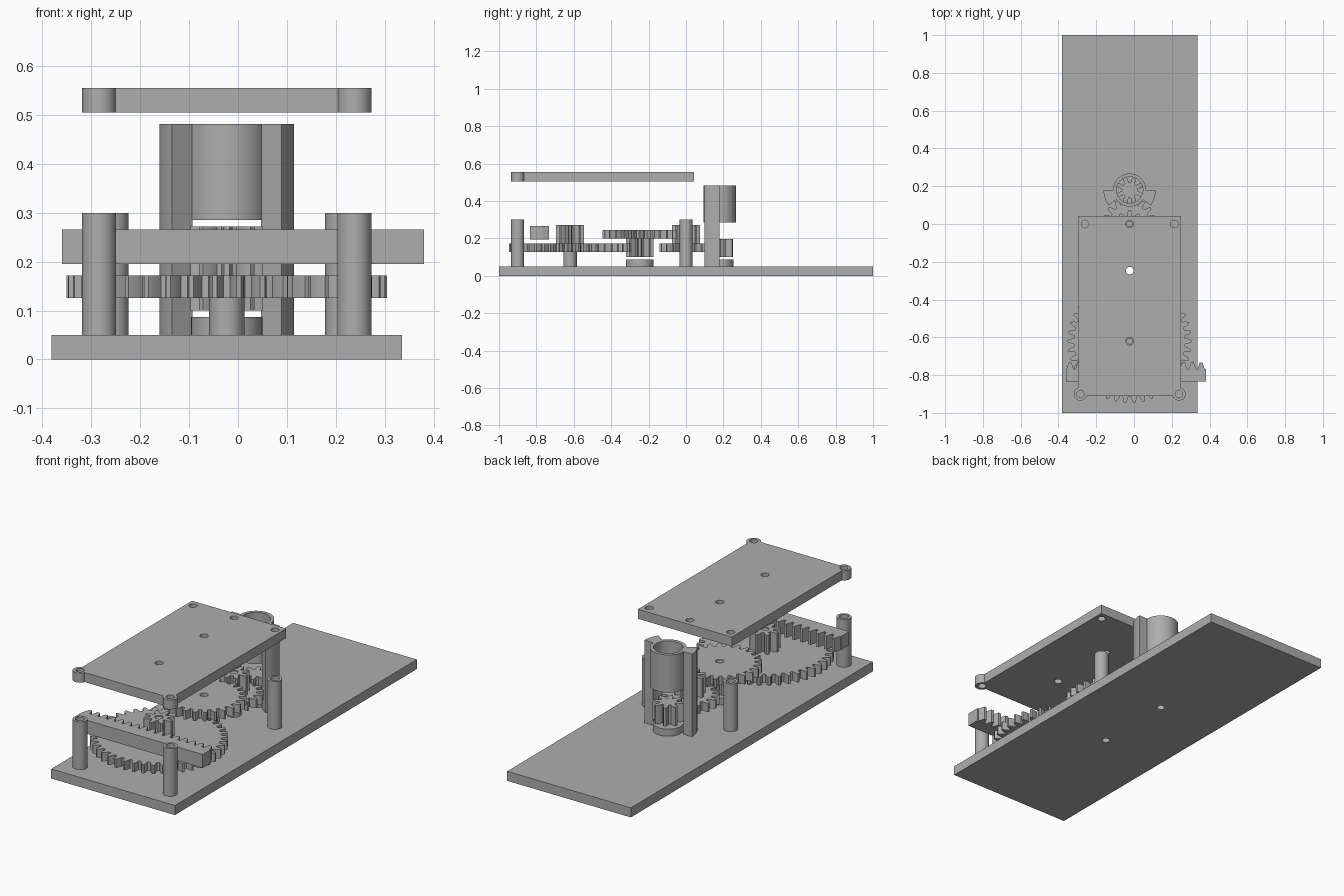
import bpy, bmesh
from math import sin, cos, pi, radians, atan2, sqrt

cube = bpy.data.objects.get("Cube")
if cube:
    bpy.data.objects.remove(cube, do_unlink=True)

GREY = (0.42, 0.42, 0.42, 1)
mat = bpy.data.materials.new("plain grey")
mat.use_nodes = True
mat.diffuse_color = GREY
bsdf = mat.node_tree.nodes["Principled BSDF"]
bsdf.inputs["Base Color"].default_value = GREY
bsdf.inputs["Roughness"].default_value = 0.6

CX = -0.023        # centre line of the mechanism
MODULE = 0.0149    # gear tooth size
BORE = 0.02
FLOOR = 0.05       # top of the base plate


def arc(x, y, r, a0, a1, n=24):
    """Points along an arc, angles in degrees."""
    return [(x + r * cos(radians(a0 + (a1 - a0) * i / n)),
             y + r * sin(radians(a0 + (a1 - a0) * i / n))) for i in range(n + 1)]


def circle(x, y, r, n=40):
    return arc(x, y, r, 0, 360, n)[:-1]


def prism(name, loops, z0, z1):
    """Extrude closed outlines from z0 to z1; inner outlines become holes."""
    curve = bpy.data.curves.new(name, 'CURVE')
    curve.dimensions = '2D'
    curve.fill_mode = 'BOTH'
    curve.extrude = (z1 - z0) / 2
    for pts in loops:
        spline = curve.splines.new('POLY')
        spline.points.add(len(pts) - 1)
        for p, (x, y) in zip(spline.points, pts):
            p.co = (x, y, 0, 1)
        spline.use_cyclic_u = True
    temp = bpy.data.objects.new(name + " outline", curve)
    bpy.context.collection.objects.link(temp)
    deps = bpy.context.evaluated_depsgraph_get()
    mesh = bpy.data.meshes.new_from_object(temp.evaluated_get(deps))
    bpy.data.objects.remove(temp, do_unlink=True)

    bm = bmesh.new()
    bm.from_mesh(mesh)
    bmesh.ops.remove_doubles(bm, verts=bm.verts, dist=0.00005)
    bmesh.ops.recalc_face_normals(bm, faces=bm.faces)
    bmesh.ops.translate(bm, verts=bm.verts, vec=(0, 0, (z0 + z1) / 2))
    bm.to_mesh(mesh)
    bm.free()
    mesh.materials.clear()
    mesh.materials.append(mat)
    mesh.shade_smooth()
    mesh.set_sharp_from_angle(angle=radians(30))
    obj = bpy.data.objects.new(name, mesh)
    bpy.context.collection.objects.link(obj)
    return obj


def tube(name, x, y, r, z0, z1, bore=0):
    loops = [circle(x, y, r)]
    if bore:
        loops.append(circle(x, y, bore))
    return prism(name, loops, z0, z1)


def gear(name, y, teeth, z0, z1, turn=0, bore=BORE):
    """Spur gear on the centre line; turn is a fraction of one tooth."""
    pitch = teeth * MODULE / 2
    root, tip = pitch - 1.25 * MODULE, pitch + MODULE
    tooth = [(root, -.34), (pitch, -.25), (tip, -.1),
             (tip, .1), (pitch, .25), (root, .34)]
    pts = []
    for i in range(teeth):
        for r, f in tooth:
            a = 2 * pi * (i + f + turn) / teeth
            pts.append((CX + r * cos(a), y + r * sin(a)))
    loops = [pts] + ([circle(CX, y, bore)] if bore else [])
    return prism(name, loops, z0, z1)


MOTOR_Y, IDLER_Y, MID_Y, DRIVE_Y = 0.18, 0.0, -0.247, -0.62

# Base plate with two through holes
prism("base_plate", [
    [(CX - .358, -1), (CX + .358, -1), (CX + .358, 1), (CX - .358, 1)],
    circle(CX, MOTOR_Y, BORE), circle(CX, MID_Y, BORE)], 0, FLOOR)

# Posts and floating cover plate with rounded front ears
FRONT, REAR, R = (0.261, -0.9), (0.236, 0.0), 0.035
for side, s in (("left", 1), ("right", -1)):
    for end, (px, py) in (("front", FRONT), ("rear", REAR)):
        tube(f"{end}_{side}_post", CX + s * px, py, R, FLOOR, 0.3, 0.022)

half, y_front, y_rear = 0.272, -0.91, 0.042
dx, dy = half - FRONT[0], y_front - FRONT[1]
start = atan2(dy, -sqrt(R * R - dy * dy)) * 180 / pi
stop = atan2(sqrt(R * R - dx * dx), dx) * 180 / pi
ear = arc(FRONT[0], FRONT[1], R, start, stop, 30)
outline = ear + [(half, y_rear), (-half, y_rear)] + [(-x, y) for x, y in reversed(ear)]
holes = [circle(CX + s * px, py, 0.02) for s in (1, -1) for px, py in (FRONT, REAR)]
holes += [circle(CX, y, 0.02) for y in (IDLER_Y, MID_Y, DRIVE_Y)]
prism("cover_plate", [[(CX + x, y) for x, y in outline]] + holes, 0.505, 0.555)

# Motor sleeve and its two curved supports
tube("motor_sleeve", CX, MOTOR_Y, 0.0875, 0.285, 0.482, 0.07)
for side, a0, a1 in (("left", -36, 0), ("right", 180, 216)):
    prism(f"{side}_motor_support",
          [arc(CX, MOTOR_Y, 0.138, a0, a1, 10) + arc(CX, MOTOR_Y, 0.087, a1, a0, 10)],
          FLOOR, 0.482)

# Bearing bosses and gear spindles on the base
tube("motor_boss", CX, MOTOR_Y, 0.073, FLOOR, 0.087, BORE)
tube("middle_boss", CX, MID_Y, 0.073, FLOOR, 0.087, BORE)
for name, y in (("idler", IDLER_Y), ("drive", DRIVE_Y)):
    tube(f"{name}_spindle_base", CX, y, 0.036, FLOOR, 0.126)
    tube(f"{name}_spindle", CX, y, 0.017, 0.126, 0.268)

# Gear train
gear("motor_pinion", MOTOR_Y, 8, 0.1, 0.198, 0.5, 0)
gear("idler_wheel", IDLER_Y, 17, 0.126, 0.172, -0.25)
gear("idler_pinion", IDLER_Y, 8, 0.172, 0.272)
gear("middle_pinion", MID_Y, 8, 0.1, 0.2)
gear("middle_wheel", MID_Y, 25, 0.2, 0.246, 0.25)
gear("drive_wheel", DRIVE_Y, 42, 0.126, 0.172)
gear("drive_pinion", DRIVE_Y, 8, 0.172, 0.272)

# Toothed rack
x0, x1, count = -0.36, 0.38, 16
step = (x1 - x0) / count
low, high = -0.767, -0.732
teeth = []
for i in range(count):
    for f, y in ((.08, low), (.3, high), (.62, high), (.86, low)):
        teeth.append((x0 + (i + f) * step, y))
prism("rack", [[(x0, low)] + teeth + [(x1, low), (x1, -0.835), (x0, -0.835)]], 0.195, 0.266)
